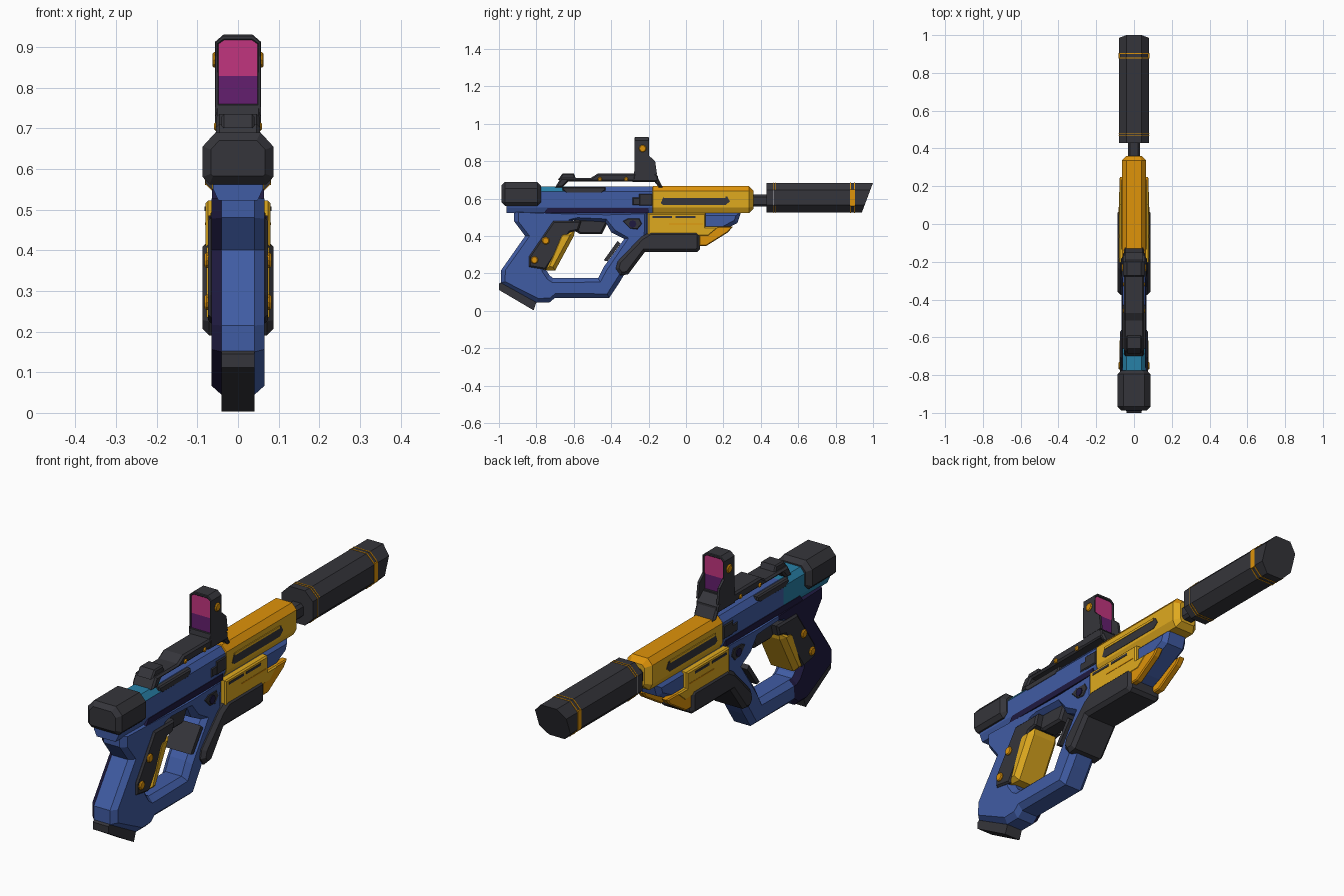
import bpy, bmesh, math
from mathutils import Vector


def mat(name, r, g, b):
    m = bpy.data.materials.new(name)
    m.diffuse_color = tuple((c / 255) ** 2.2 for c in (r, g, b)) + (1,)
    return m


BLUE = mat("blue", 66, 92, 162)
NAVY = mat("dark navy", 36, 32, 66)
GOLD = mat("gold yellow", 222, 168, 36)
ORANGE = mat("orange", 222, 146, 18)
BLACK = mat("charcoal", 56, 56, 61)
CYAN = mat("cyan", 44, 128, 166)
PINK = mat("magenta", 192, 56, 126)
PURPLE = mat("purple", 100, 36, 110)
LIGHT = mat("light grey", 190, 190, 195)


def finish(name, bm, mats, rule=None):
    bmesh.ops.recalc_face_normals(bm, faces=bm.faces)
    bm.normal_update()
    if rule:
        for f in bm.faces:
            f.material_index = int(rule(f.normal, f.calc_center_median()))
    me = bpy.data.meshes.new(name)
    bm.to_mesh(me)
    bm.free()
    for m in mats:
        me.materials.append(m)
    ob = bpy.data.objects.new(name, me)
    bpy.context.collection.objects.link(ob)
    return ob


def place(axis, t, p):
    return Vector((t, p[0], p[1])) if axis == 'x' else Vector((p[0], t, p[1]))


def prism(name, pts, spans, mats, chamfer=0.0, axis='x', rule=None):
    """Extrude a profile along an axis over each span, chamfering the cap rims."""
    bm = bmesh.new()
    n = len(pts)
    rims = []
    for t0, t1 in spans:
        a = [bm.verts.new(place(axis, t0, p)) for p in pts]
        b = [bm.verts.new(place(axis, t1, p)) for p in pts]
        caps = [bm.faces.new(a), bm.faces.new(b[::-1])]
        for i in range(n):
            j = (i + 1) % n
            bm.faces.new((a[j], a[i], b[i], b[j]))
        rims += [e for f in caps for e in f.edges]
    bmesh.ops.recalc_face_normals(bm, faces=bm.faces)
    if chamfer:
        bmesh.ops.bevel(bm, geom=rims, offset=chamfer, segments=1, affect='EDGES', clamp_overlap=True)
    return finish(name, bm, mats, rule)


def wide(name, pts, half, m, chamfer=0.0):
    return prism(name, pts, [(-half, half)], [m], chamfer)


def both(name, pts, x0, x1, m, chamfer=0.0):
    return prism(name, pts, [(x0, x1), (-x1, -x0)], [m], chamfer)


def ring(name, outer, inner, t0, t1, c, mats, axis='x', rule=None):
    """Closed frame between two matched outlines, with chamfered rims."""
    bm = bmesh.new()
    loops = []
    for o, i in zip(outer, inner):
        o, i = Vector(o), Vector(i)
        d = (i - o).normalized() * min(c, (i - o).length * 0.3)
        prof = [(o, t0 + c), (o + d, t0), (i - d, t0), (i, t0 + c),
                (i, t1 - c), (i - d, t1), (o + d, t1), (o, t1 - c)]
        loops.append([bm.verts.new(place(axis, t, p)) for p, t in prof])
    for k in range(len(loops)):
        a, b = loops[k], loops[(k + 1) % len(loops)]
        for q in range(8):
            r = (q + 1) % 8
            bm.faces.new((a[q], a[r], b[r], b[q]))
    return finish(name, bm, mats, rule)


def sym(half):
    return half + [(-x, z) for x, z in reversed(half)]


def rect(a0, a1, b0, b1):
    return [(a0, b0), (a1, b0), (a1, b1), (a0, b1)]


def bolt(name, y, z, r, half):
    pts = [(y + r * math.cos(k * math.pi / 5), z + r * math.sin(k * math.pi / 5)) for k in range(10)]
    wide(name, pts, half, ORANGE, 0.004)


def octagon(h, c=0.04, z=0.605):
    return sym([(h - c, z + h), (h, z + h - c), (h, z - h + c), (h - c, z - h)])


# Suppressor with slanted muzzle, and barrel
sup = prism("suppressor", octagon(0.08), [(0.43, 1.0)], [BLACK], 0, 'y')
for v in sup.data.vertices:
    if v.co.y > 0.9:
        v.co.y = 1.0 - (0.685 - v.co.z) / 0.16 * 0.06
for y in (0.877, 0.899):
    prism("front_band", octagon(0.0815), [(y, y + 0.005)], [ORANGE], 0, 'y')
wide("side_band", rect(0.877, 0.904, 0.56, 0.65), 0.0815, ORANGE)
for y in (0.465, 0.478):
    prism("rear_band", octagon(0.0812), [(y, y + 0.004)], [ORANGE, LIGHT if y < 0.47 else BLACK], 0, 'y',
          lambda n, c: abs(n.x) > 0.9)
prism("barrel", octagon(0.032, 0.012, 0.59), [(0.33, 0.45)], [BLACK], 0, 'y')

# Upper housing: front, middle and rear
section = sym([(0.04, 0.667), (0.064, 0.64), (0.064, 0.552), (0.048, 0.522)])
prism("front_housing", section, [(-0.20, 0.36)], [GOLD, ORANGE], 0.024, 'y', lambda n, c: n.z > 0.3)
blue_section = sym([(0.04, 0.664), (0.062, 0.638), (0.062, 0.552), (0.048, 0.522)])
prism("receiver", blue_section, [(-0.62, -0.18)], [BLUE], 0, 'y')
prism("rear_receiver", blue_section, [(-0.96, -0.62)], [BLUE, CYAN], 0, 'y',
      lambda n, c: n.z > 0.3 or n.x < -0.3)
prism("stock_cap", sym([(0.055, 0.69), (0.087, 0.655), (0.087, 0.58), (0.07, 0.562)]),
      [(-0.987, -0.775)], [BLACK], 0.02, 'y')

# Side slots and inserts of the upper housing
wide("long_slot", [(-0.135, 0.575), (-0.12, 0.565), (0.21, 0.565), (0.235, 0.585), (0.22, 0.612), (-0.12, 0.612)],
     0.066, BLACK)
wide("slot_rib", rect(-0.12, 0.21, 0.604, 0.615), 0.068, GOLD)
wide("square_insert", rect(-0.25, -0.178, 0.563, 0.625), 0.068, BLACK, 0.004)
wide("latch", rect(-0.285, -0.24, 0.565, 0.605), 0.066, BLACK, 0.004)
wide("top_slot", [(-0.66, 0.645), (-0.64, 0.628), (-0.45, 0.628), (-0.43, 0.645), (-0.43, 0.662), (-0.66, 0.662)],
     0.0635, BLACK, 0.006)
wide("lower_rail", [(-0.76, 0.522), (-0.2, 0.522), (-0.2, 0.55), (-0.74, 0.55)], 0.064, NAVY)

# Main grip frame, navy on the left rear
outer = [(-0.92, 0.53), (-0.92, 0.48), (-0.86, 0.40), (-0.99, 0.215), (-0.99, 0.15), (-0.80, 0.045), (-0.73, 0.045),
         (-0.70, 0.07), (-0.41, 0.07), (-0.36, 0.145), (-0.20, 0.41), (-0.20, 0.53), (-0.42, 0.53), (-0.58, 0.53)]
inner = [(-0.60, 0.485), (-0.62, 0.45), (-0.65, 0.40), (-0.75, 0.235), (-0.745, 0.215), (-0.73, 0.19), (-0.71, 0.175),
         (-0.69, 0.175), (-0.47, 0.175), (-0.44, 0.235), (-0.33, 0.385), (-0.40, 0.42), (-0.43, 0.475), (-0.58, 0.485)]
ring("grip_frame", outer, inner, -0.065, 0.065, 0.024, [BLUE, NAVY], 'x',
     lambda n, c: n.x < -0.2 and c.y < -0.65)
wide("grip_base", [(-0.985, 0.155), (-0.80, 0.045), (-0.815, 0.003), (-1.0, 0.112), (-1.0, 0.145)], 0.04, BLACK)

# Grip panel, gold insert and trigger
wide("grip_panel", [(-0.84, 0.235), (-0.84, 0.29), (-0.71, 0.48), (-0.56, 0.48), (-0.575, 0.43), (-0.62, 0.42),
                    (-0.75, 0.22)], 0.074, BLACK, 0.008)
wide("grip_insert", [(-0.68, 0.41), (-0.66, 0.425), (-0.595, 0.428), (-0.60, 0.40), (-0.70, 0.215), (-0.76, 0.218)],
     0.077, GOLD, 0.02)
bolt("grip_bolt_upper", -0.75, 0.375, 0.02, 0.082)
bolt("grip_bolt_lower", -0.81, 0.272, 0.02, 0.082)
wide("trigger", [(-0.60, 0.49), (-0.41, 0.49), (-0.45, 0.41), (-0.565, 0.41), (-0.60, 0.43)], 0.04, BLACK, 0.01)
wide("pivot_plate", [(-0.34, 0.48), (-0.31, 0.495), (-0.25, 0.495), (-0.235, 0.465), (-0.26, 0.435), (-0.30, 0.44)],
     0.068, BLACK, 0.004)
wide("pivot_pin", [(-0.285 + 0.02 * math.cos(k * math.pi / 4), 0.465 + 0.02 * math.sin(k * math.pi / 4))
                   for k in range(8)], 0.072, NAVY)
wide("guard_slit", [(-0.44, 0.27), (-0.42, 0.265), (-0.35, 0.36), (-0.365, 0.375)], 0.067, BLACK)

# Lower front body with side plates and fin
wide("lower_core", [(-0.22, 0.53), (0.295, 0.53), (0.275, 0.47), (0.12, 0.39), (0.05, 0.36), (-0.22, 0.38)],
     0.062, BLUE, 0.02)
both("side_plate", [(-0.205, 0.522), (0.105, 0.522), (0.105, 0.45), (0.18, 0.45), (0.12, 0.40), (-0.205, 0.40)],
     0.04, 0.08, GOLD, 0.006)
both("side_fin", [(0.07, 0.45), (0.25, 0.45), (0.225, 0.42), (0.11, 0.348), (0.07, 0.348)], 0.045, 0.078, ORANGE, 0.005)
for y0 in (-0.18, -0.055):
    wide("vent", rect(y0, y0 + 0.105, 0.497, 0.508), 0.082, BLACK)
wide("plate_step", rect(-0.09, 0.09, 0.462, 0.468), 0.0815, ORANGE)
wide("foregrip", [(-0.375, 0.225), (-0.35, 0.19), (-0.31, 0.195), (-0.22, 0.315), (0.06, 0.315), (0.075, 0.33),
                  (0.075, 0.41), (0.06, 0.425), (-0.19, 0.425), (-0.24, 0.395), (-0.365, 0.265)], 0.087, BLACK, 0.016)

# Top rail with bolts
wide("top_rail", [(-0.70, 0.66), (-0.67, 0.71), (-0.51, 0.71), (-0.47, 0.735), (-0.17, 0.735), (-0.15, 0.71),
                  (-0.125, 0.66), (-0.145, 0.66), (-0.17, 0.692), (-0.63, 0.692), (-0.66, 0.66)], 0.054, BLACK, 0.008)
wide("rail_block", [(-0.685, 0.70), (-0.66, 0.735), (-0.60, 0.735), (-0.585, 0.70)], 0.04, BLACK, 0.006)
for y in (-0.46, -0.32):
    bolt("rail_bolt", y, 0.704, 0.011, 0.059)

# Reflex sight: frame, gussets, two-tone lens
ring("sight_frame", [(-0.057, 0.73), (0.057, 0.73), (0.057, 0.912), (0.036, 0.93), (-0.036, 0.93), (-0.057, 0.912)],
     [(-0.048, 0.76), (0.048, 0.76), (0.048, 0.907), (0.034, 0.917), (-0.034, 0.917), (-0.048, 0.907)],
     -0.275, -0.198, 0.003, [BLACK], 'y')
both("sight_gusset", [(-0.22, 0.84), (-0.198, 0.83), (-0.165, 0.80), (-0.155, 0.73), (-0.22, 0.73)],
     0.046, 0.057, BLACK)
wide("sight_foot", [(-0.285, 0.69), (-0.275, 0.755), (-0.19, 0.755), (-0.15, 0.72), (-0.15, 0.69)], 0.056, BLACK, 0.006)
prism("lens_lower", rect(-0.049, 0.049, 0.758, 0.828), [(-0.27, -0.204)], [PURPLE], 0, 'y')
prism("lens_upper", [(-0.049, 0.828), (0.049, 0.828), (0.049, 0.907), (0.034, 0.918), (-0.034, 0.918), (-0.049, 0.907)],
      [(-0.27, -0.204)], [PINK], 0, 'y')
bolt("sight_bolt", -0.232, 0.868, 0.02, 0.063)
